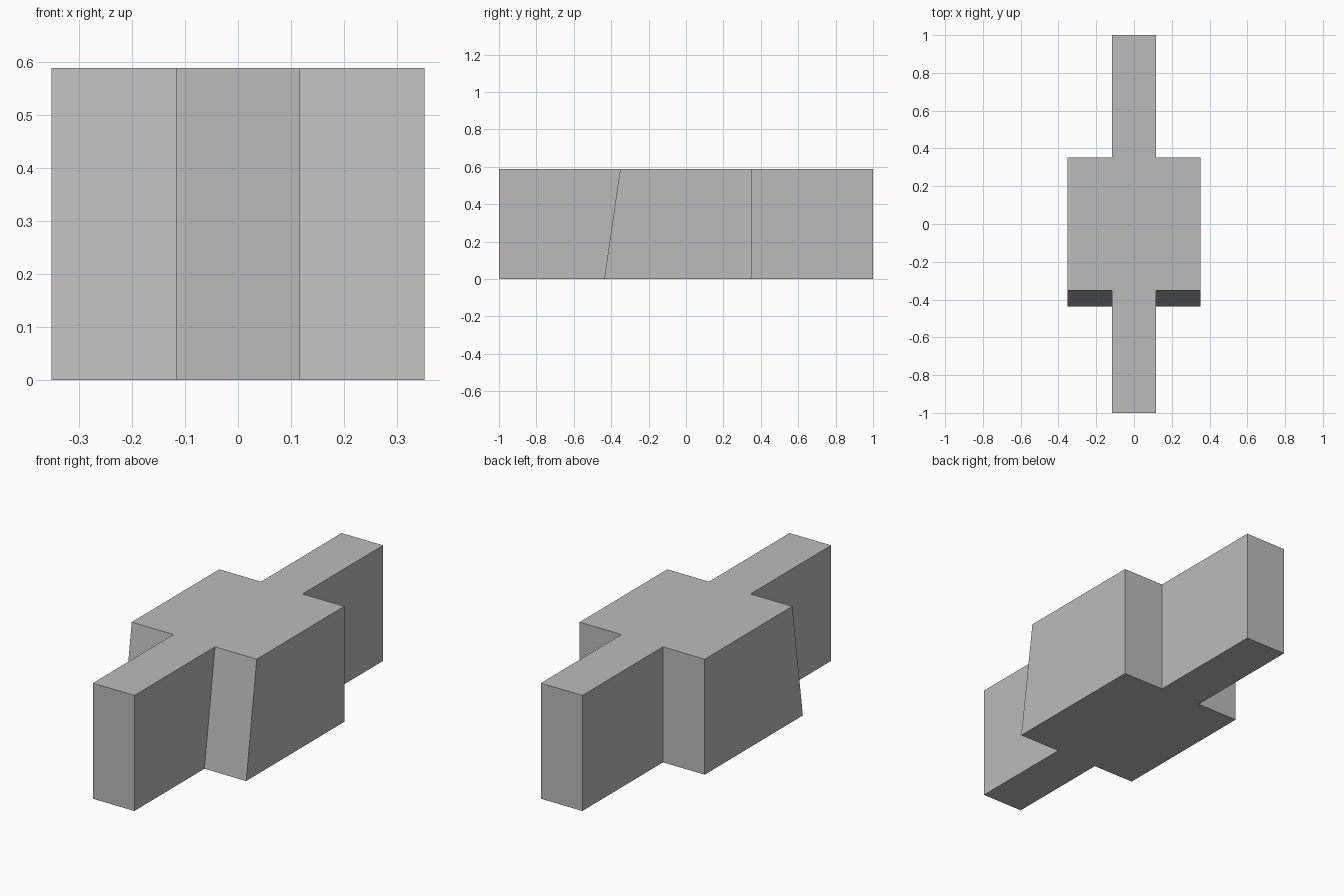
import bpy
import bmesh

old = bpy.data.objects.get("Cube")
if old:
    bpy.data.objects.remove(old, do_unlink=True)

HEIGHT = 0.588
HALF_BAR, HALF_BLOCK = 0.117, 0.352
END, BACK = 1.0, 0.352
FRONT_TOP, FRONT_BOTTOM = -0.352, -0.437

# Plain grey finish
grey = bpy.data.materials.new("plain_grey")
grey.use_nodes = True
colour = (0.5, 0.5, 0.5, 1.0)
grey.diffuse_color = colour
grey.node_tree.nodes["Principled BSDF"].inputs["Base Color"].default_value = colour


def plan_outline(front):
    """Cross-shaped outline, counter-clockwise, with a movable front shoulder."""
    right_side = [(HALF_BAR, -END), (HALF_BAR, front), (HALF_BLOCK, front),
                  (HALF_BLOCK, BACK), (HALF_BAR, BACK), (HALF_BAR, END)]
    return right_side + [(-x, y) for x, y in reversed(right_side)]


# Cross-shaped block: the front shoulders slope outward towards the base
bm = bmesh.new()
base = [bm.verts.new((x, y, 0)) for x, y in plan_outline(FRONT_BOTTOM)]
top = [bm.verts.new((x, y, HEIGHT)) for x, y in plan_outline(FRONT_TOP)]
bm.faces.new(reversed(base))
bm.faces.new(top)
for i in range(len(base)):
    j = (i + 1) % len(base)
    bm.faces.new((base[i], base[j], top[j], top[i]))
bmesh.ops.recalc_face_normals(bm, faces=bm.faces)

mesh = bpy.data.meshes.new("cross_block")
bm.to_mesh(mesh)
bm.free()
mesh.materials.append(grey)
block = bpy.data.objects.new("cross_block", mesh)
bpy.context.collection.objects.link(block)
